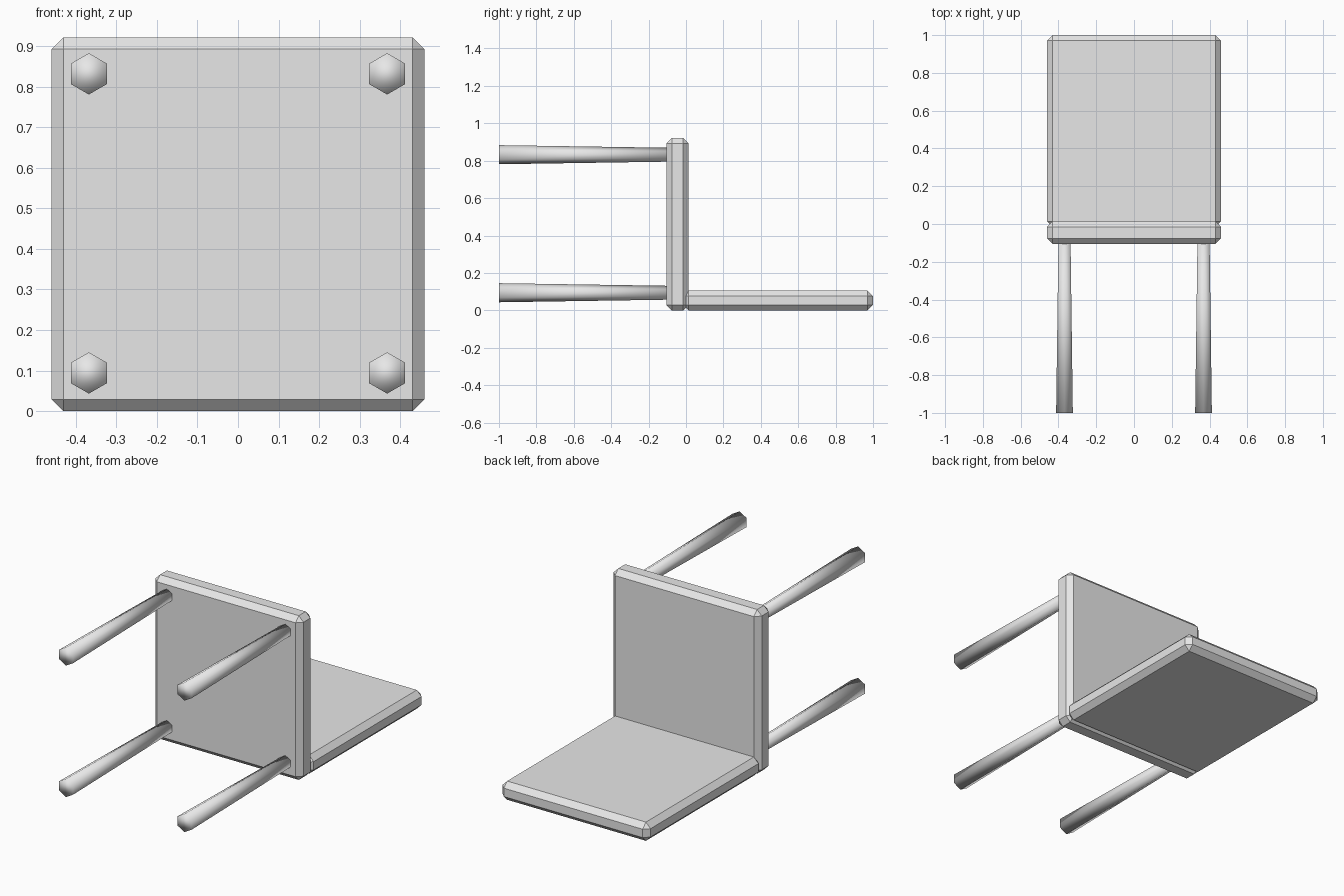
import bpy
import bmesh
from mathutils import Matrix, Vector

if "Cube" in bpy.data.objects:
    bpy.data.objects.remove(bpy.data.objects["Cube"], do_unlink=True)

# Single plain grey finish
grey = bpy.data.materials.new("plain_grey")
grey.use_nodes = True
colour = (0.8, 0.8, 0.8, 1)
grey.diffuse_color = colour
grey.node_tree.nodes["Principled BSDF"].inputs["Base Color"].default_value = colour


def add_object(name, bm, smooth=False):
    mesh = bpy.data.meshes.new(name)
    for face in bm.faces:
        face.smooth = smooth
    bm.to_mesh(mesh)
    bm.free()
    mesh.materials.append(grey)
    obj = bpy.data.objects.new(name, mesh)
    bpy.context.collection.objects.link(obj)
    return obj


def panel(name, low, high, chamfer=0.029):
    """Box between two corners with a single flat chamfer on every edge."""
    low, high = Vector(low), Vector(high)
    bm = bmesh.new()
    bmesh.ops.create_cube(bm, size=1)
    bmesh.ops.scale(bm, vec=high - low, verts=bm.verts)
    bmesh.ops.translate(bm, vec=(low + high) / 2, verts=bm.verts)
    bmesh.ops.bevel(bm, geom=bm.edges[:], offset=chamfer, segments=1,
                    affect='EDGES', profile=0.5)
    return add_object(name, bm)


def leg(name, x, z, tip=-1.0, root=-0.09):
    """Six-sided leg lying along y, wider at its foot."""
    bm = bmesh.new()
    bmesh.ops.create_cone(bm, cap_ends=True, segments=6, radius1=0.051,
                          radius2=0.037, depth=root - tip)
    # Turn the axis to +y, keeping a corner at the top
    bmesh.ops.rotate(bm, verts=bm.verts, matrix=Matrix.Rotation(-1.570796, 3, 'X'))
    bmesh.ops.translate(bm, vec=(x, (tip + root) / 2, z), verts=bm.verts)
    return add_object(name, bm, smooth=True)


# Chair lying on its back: upright seat and backrest on the floor
panel("seat", (-0.46, -0.105, 0), (0.46, 0.014, 0.922))
panel("backrest", (-0.46, -0.015, 0), (0.46, 1, 0.105))

# Four legs pointing forward
for side, x in (("left", 0.368), ("right", -0.368)):
    for level, z in (("upper", 0.832), ("lower", 0.094)):
        leg(f"{side}_{level}_leg", x, z)
